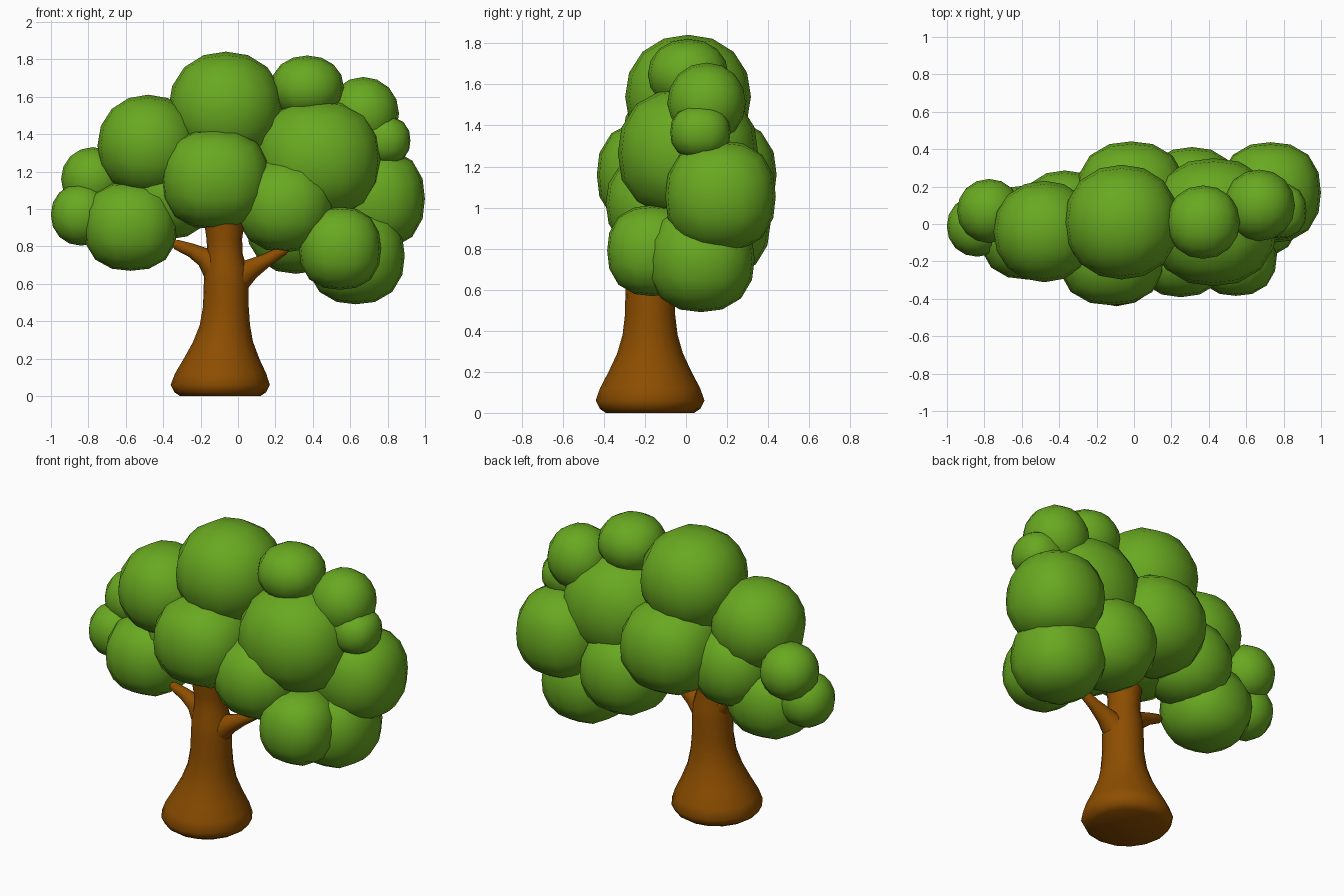
import bpy, bmesh, math
from mathutils import Vector

if "Cube" in bpy.data.objects:
    bpy.data.objects.remove(bpy.data.objects["Cube"])


def material(name, rgb):
    m = bpy.data.materials.new(name)
    m.diffuse_color = (*rgb, 1)
    m.use_nodes = True
    m.node_tree.nodes["Principled BSDF"].inputs["Base Color"].default_value = m.diffuse_color
    return m


BARK = material("bark_brown", (0.265, 0.075, 0.0))
LEAF = material("leaf_green", (0.14, 0.395, 0.015))


def finish(bm, name, mat, sharp=None):
    bmesh.ops.recalc_face_normals(bm, faces=bm.faces)
    me = bpy.data.meshes.new(name)
    bm.to_mesh(me)
    bm.free()
    me.materials.append(mat)
    ob = bpy.data.objects.new(name, me)
    bpy.context.collection.objects.link(ob)
    for p in me.polygons:
        p.use_smooth = True
    if sharp:
        bpy.ops.object.select_all(action='DESELECT')
        ob.select_set(True)
        bpy.context.view_layer.objects.active = ob
        bpy.ops.object.shade_smooth_by_angle(angle=math.radians(sharp))
    return ob


def tube(name, path, sides, sharp=50, upright=False):
    """Capped tube through (x, y, z, radius) points."""
    bm = bmesh.new()
    pts = [Vector(p[:3]) for p in path]
    rings = []
    for i, p in enumerate(pts):
        d = pts[min(i + 1, len(pts) - 1)] - pts[max(i - 1, 0)]
        d = Vector((0, 0, 1)) if upright else d.normalized()
        u = Vector((0, 1, 0))
        v = d.cross(u).normalized()
        ring = []
        for k in range(sides):
            a = 2 * math.pi * k / sides
            ring.append(bm.verts.new(p + path[i][3] * (u * math.cos(a) + v * math.sin(a))))
        rings.append(ring)
    for a, b in zip(rings, rings[1:]):
        for k in range(sides):
            j = (k + 1) % sides
            bm.faces.new((a[k], a[j], b[j], b[k]))
    bm.faces.new(rings[0])
    bm.faces.new(rings[-1])
    return finish(bm, name, BARK, sharp)


def leaf_clump(name, x, y, z, r, rz, power):
    """Rounded cube-sphere clump, 16 sides around; power above 2 makes it boxier."""
    bm = bmesh.new()
    bmesh.ops.create_cube(bm, size=2)
    bmesh.ops.subdivide_edges(bm, edges=bm.edges[:], cuts=3, use_grid_fill=True)
    for v in bm.verts:
        # even angular spacing across each cube side
        n = Vector([math.tan(c * math.pi / 4) for c in v.co])
        n *= 1.005 / sum(abs(c) ** power for c in n) ** (1 / power)
        v.co = (x + n.x * r, y + n.y * r, z + n.z * rz)
    return finish(bm, name, LEAF)


# Flared trunk
Y = -0.175
tube("trunk", [(-0.095, Y, 0.0, 0.215), (-0.095, Y, 0.02, 0.245), (-0.095, Y, 0.06, 0.265),
               (-0.093, Y, 0.12, 0.244), (-0.088, Y, 0.2, 0.202), (-0.08, Y, 0.29, 0.16),
               (-0.07, Y, 0.38, 0.134), (-0.065, Y, 0.48, 0.122), (-0.063, Y, 0.6, 0.12),
               (-0.065, Y, 0.68, 0.114), (-0.07, Y, 0.76, 0.095), (-0.073, Y, 0.84, 0.095),
               (-0.073, Y, 0.92, 0.107), (-0.07, Y, 1.0, 0.11)], 16, 60, upright=True)

# Two side branches
tube("left_branch", [(-0.06, Y, 0.62, 0.10), (-0.12, Y, 0.69, 0.082), (-0.18, Y, 0.742, 0.052),
                     (-0.25, Y, 0.78, 0.037), (-0.33, Y, 0.81, 0.027), (-0.345, Y, 0.815, 0.016)], 12)
tube("right_branch", [(-0.06, Y, 0.57, 0.10), (0.0, Y, 0.635, 0.08), (0.07, Y, 0.68, 0.055),
                      (0.15, Y, 0.725, 0.037), (0.245, Y, 0.78, 0.026), (0.265, Y, 0.79, 0.016)], 12)

# Foliage clumps: x, y, z, radius, vertical radius, boxiness
clumps = {
    "crown_top": (-0.065, 0.01, 1.54, 0.305, 0.30, 2.15),
    "crown_top_right": (0.37, 0.01, 1.65, 0.195, 0.17, 2.1),
    "crown_left": (-0.48, -0.04, 1.34, 0.27, 0.27, 2.1),
    "crown_right": (0.425, 0.01, 1.265, 0.34, 0.32, 2.3),
    "crown_front": (-0.12, -0.145, 1.16, 0.288, 0.267, 2.45),
    "crown_back": (-0.015, 0.145, 1.16, 0.295, 0.28, 2.35),
    "front_right_inner": (0.25, -0.13, 1.02, 0.26, 0.25, 2.25),
    "back_right_inner": (0.31, 0.145, 0.92, 0.265, 0.265, 2.25),
    "back_left_inner": (-0.37, 0.035, 1.09, 0.25, 0.25, 2.2),
    "upper_right": (0.67, 0.1, 1.51, 0.19, 0.195, 2.05),
    "upper_right_small": (0.775, 0.07, 1.367, 0.146, 0.13, 2.4),
    "outer_right": (0.73, 0.168, 1.055, 0.268, 0.27, 2.4),
    "lower_right": (0.63, 0.073, 0.75, 0.26, 0.258, 2.35),
    "lower_right_front": (0.545, -0.165, 0.79, 0.218, 0.22, 2.4),
    "lower_left": (-0.575, -0.045, 0.908, 0.25, 0.237, 2.4),
    "outer_left": (-0.775, 0.07, 1.16, 0.17, 0.17, 2.05),
    "outer_left_tip": (-0.838, -0.012, 0.97, 0.162, 0.165, 2.1),
}
for name, c in clumps.items():
    leaf_clump("foliage_" + name, *c)
